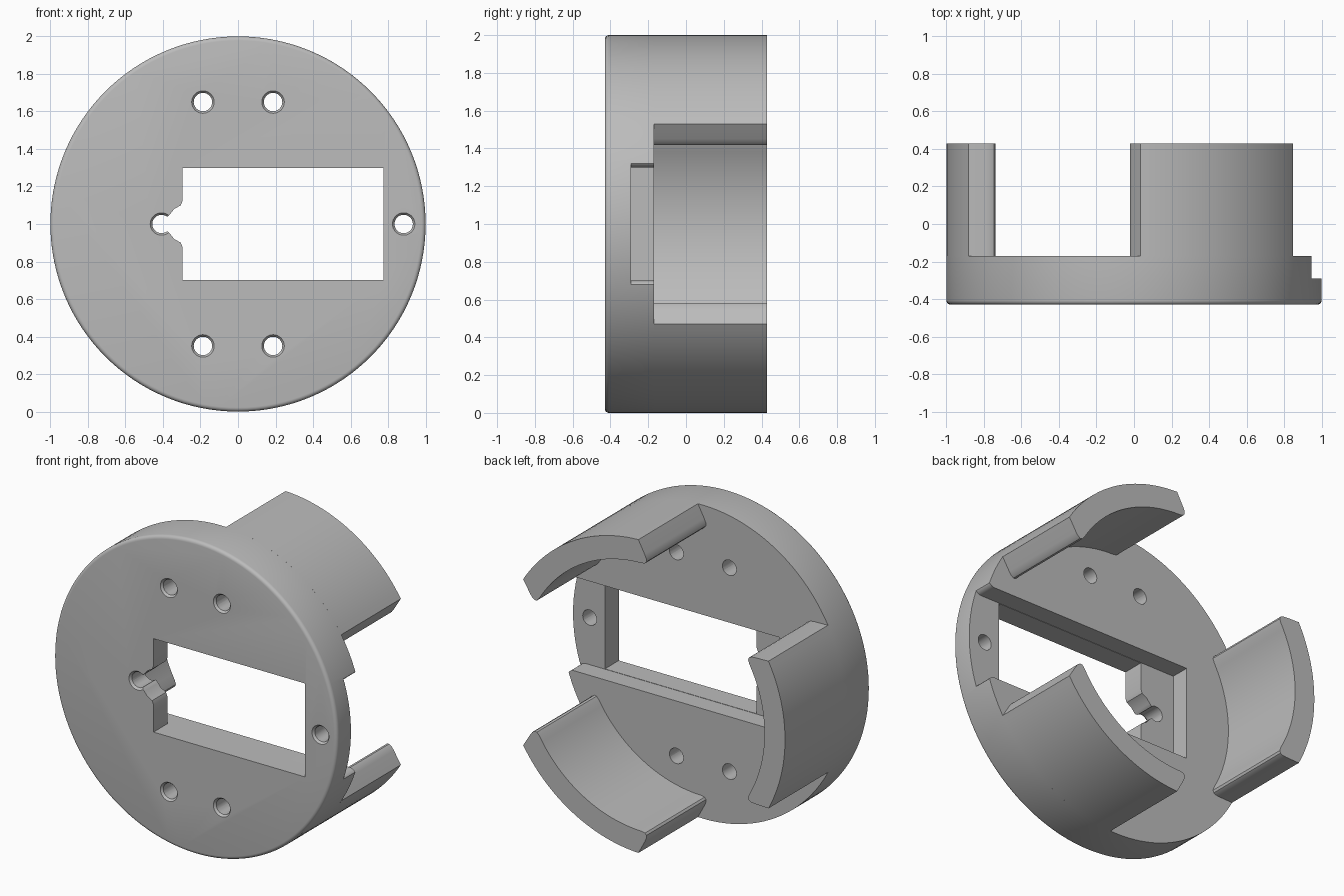
import bpy, bmesh
from math import cos, sin, radians, pi
from mathutils import Matrix

if "Cube" in bpy.data.objects:
    bpy.data.objects.remove(bpy.data.objects["Cube"])

grey = bpy.data.materials.new("plain grey")
grey.use_nodes = True
COLOUR = (0.5, 0.5, 0.5, 1)
grey.diffuse_color = COLOUR
grey.node_tree.nodes["Principled BSDF"].inputs["Base Color"].default_value = COLOUR

FRONT, FLOOR, BACK, TIP = -0.43, -0.29, -0.17, 0.43


def arc(r, a0, a1, n, cx=0, cz=0):
    """Points on an arc, angles in degrees."""
    steps = [radians(a0 + (a1 - a0) * i / n) for i in range(n + 1)]
    return [(cx + r * cos(a), cz + r * sin(a)) for a in steps]


def prism(name, points, y0, y1, front_bevel=0):
    """Extrude an x-z outline (z measured from the disc axis) along y."""
    bm = bmesh.new()
    near = bm.faces.new([bm.verts.new((x, y0, z + 1)) for x, z in points])
    grown = bmesh.ops.extrude_face_region(bm, geom=[near], use_keep_orig=True)["geom"]
    moved = [v for v in grown if isinstance(v, bmesh.types.BMVert)]
    bmesh.ops.translate(bm, verts=moved, vec=(0, y1 - y0, 0))
    if front_bevel:
        bmesh.ops.bevel(bm, geom=list(near.edges), offset=front_bevel, segments=4,
                        profile=0.5, affect='EDGES')
    bmesh.ops.recalc_face_normals(bm, faces=bm.faces[:])
    return add(name, bm)


def add(name, bm):
    mesh = bpy.data.meshes.new(name)
    bm.to_mesh(mesh)
    bm.free()
    mesh.materials.append(grey)
    obj = bpy.data.objects.new(name, mesh)
    bpy.context.collection.objects.link(obj)
    return obj


def cut(target, cutter):
    """Subtract the cutter for good, then remove it."""
    mod = target.modifiers.new("cut", 'BOOLEAN')
    mod.operation, mod.solver, mod.object = 'DIFFERENCE', 'EXACT', cutter
    bpy.context.view_layer.objects.active = target
    bpy.ops.object.modifier_apply(modifier=mod.name)
    bpy.data.objects.remove(cutter)


def smooth(obj):
    bpy.ops.object.select_all(action='DESELECT')
    obj.select_set(True)
    bpy.context.view_layer.objects.active = obj
    bpy.ops.object.shade_smooth_by_angle(angle=radians(30))


# Round base plate with a softened front rim
plate = prism("base_plate", arc(1, 0, 360, 128)[:-1], FRONT, BACK, 0.022)

# Recess in the back, flared where it leaves the rim
upper = [(-0.54, 0.3)] + arc(0.045, 270, 350, 6, 0.91, 0.345) + [(1.1, 0.34)]
lower = [(x, -z) for x, z in reversed(upper)]
cut(plate, prism("recess_cutter", upper + lower, FLOOR, BACK + 0.1))

# Window with a stepped cable notch on its left side
notch = [(-0.295, 0.125), (-0.305, 0.1), (-0.34, 0.08), (-0.36, 0.055),
         (-0.375, 0.04), (-0.41, 0.03)]
window = [(0.775, -0.298), (0.775, 0.298), (-0.295, 0.298)] + notch
window += [(x, -z) for x, z in reversed(notch)] + [(-0.295, -0.298)]
cut(plate, prism("window_cutter", window, FRONT - 0.1, BACK + 0.1))

# Screw holes, slightly countersunk in front
holes = [(sx * 0.187, sz * 0.65) for sx in (-1, 1) for sz in (-1, 1)]
for x, z in holes + [(0.883, 0), (-0.408, 0)]:
    cut(plate, prism("hole_cutter", arc(0.049, 0, 360, 32, x, z)[:-1], FRONT - 0.1, BACK + 0.1))
    bm = bmesh.new()
    bmesh.ops.create_cone(bm, cap_ends=True, segments=32, radius1=0.072, radius2=0.048, depth=0.03,
                          matrix=Matrix.Translation((x, FRONT, z + 1)) @ Matrix.Rotation(-pi / 2, 4, 'X'))
    cut(plate, add("countersink_cutter", bm))
smooth(plate)

# Three curved walls around the back, inner corners rounded
corner = [(0.79, 0.467), (0.762, 0.464), (0.745, 0.455), (0.739, 0.44)]
section = arc(1, -28, 28, 24) + corner + arc(0.855, 29, -29, 24)
section += [(x, -z) for x, z in reversed(corner)]
for name, angle in (("upper_wall", 60), ("side_wall", 180), ("lower_wall", 300)):
    c, s = cos(radians(angle)), sin(radians(angle))
    smooth(prism(name, [(x * c - z * s, x * s + z * c) for x, z in section], BACK, TIP))
